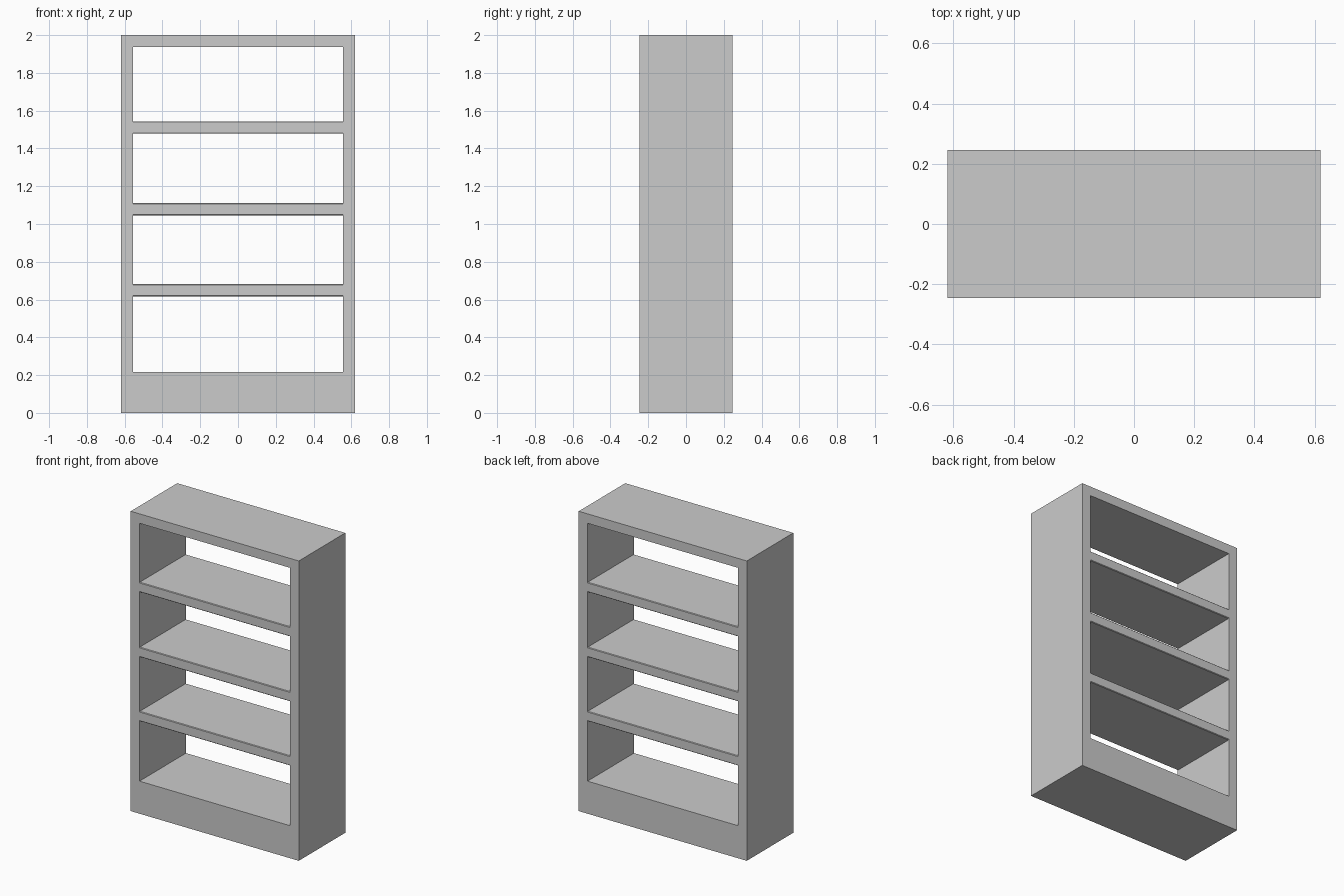
import bpy, bmesh

if "Cube" in bpy.data.objects:
    bpy.data.objects.remove(bpy.data.objects["Cube"])

HALF_W, HALF_D, HEIGHT = 0.62, 0.245, 2.0
INNER_W = 0.555                      # half width of the opening
BASE_TOP, TOP_UNDER = 0.217, 1.937   # opening bottom and top
SHELF_T = 0.065


def finish(bm, name):
    bmesh.ops.recalc_face_normals(bm, faces=bm.faces)
    mesh = bpy.data.meshes.new(name)
    bm.to_mesh(mesh)
    bm.free()
    ob = bpy.data.objects.new(name, mesh)
    bpy.context.collection.objects.link(ob)
    return ob


def rect(w, z0, z1):
    return [(-w, z0), (w, z0), (w, z1), (-w, z1)]


# Outer frame: rectangular ring with a deep plinth, extruded front to back
bm = bmesh.new()
outer = [bm.verts.new((x, -HALF_D, z)) for x, z in rect(HALF_W, 0, HEIGHT)]
inner = [bm.verts.new((x, -HALF_D, z)) for x, z in rect(INNER_W, BASE_TOP, TOP_UNDER)]
ring = []
for i in range(4):
    j = (i + 1) % 4
    ring.append(bm.faces.new((outer[i], outer[j], inner[j], inner[i])))
ext = bmesh.ops.extrude_face_region(bm, geom=ring, use_keep_orig=True)
back = [v for v in ext["geom"] if isinstance(v, bmesh.types.BMVert)]
bmesh.ops.translate(bm, verts=back, vec=(0, 2 * HALF_D, 0))
finish(bm, "bookcase_frame")

# Three shelves with a tiny chamfer along the long front and back edges
for n, top in enumerate((0.682, 1.11, 1.543), 1):
    bm = bmesh.new()
    bmesh.ops.create_cube(bm, size=1)
    bmesh.ops.scale(bm, verts=bm.verts, vec=(2 * INNER_W, 2 * HALF_D, SHELF_T))
    long_edges = [e for e in bm.edges
                  if abs(e.verts[0].co.x - e.verts[1].co.x) > 0.5]
    bmesh.ops.bevel(bm, geom=long_edges, offset=0.004, segments=1, affect='EDGES')
    shelf = finish(bm, f"shelf_{n}")
    shelf.location.z = top - SHELF_T / 2
